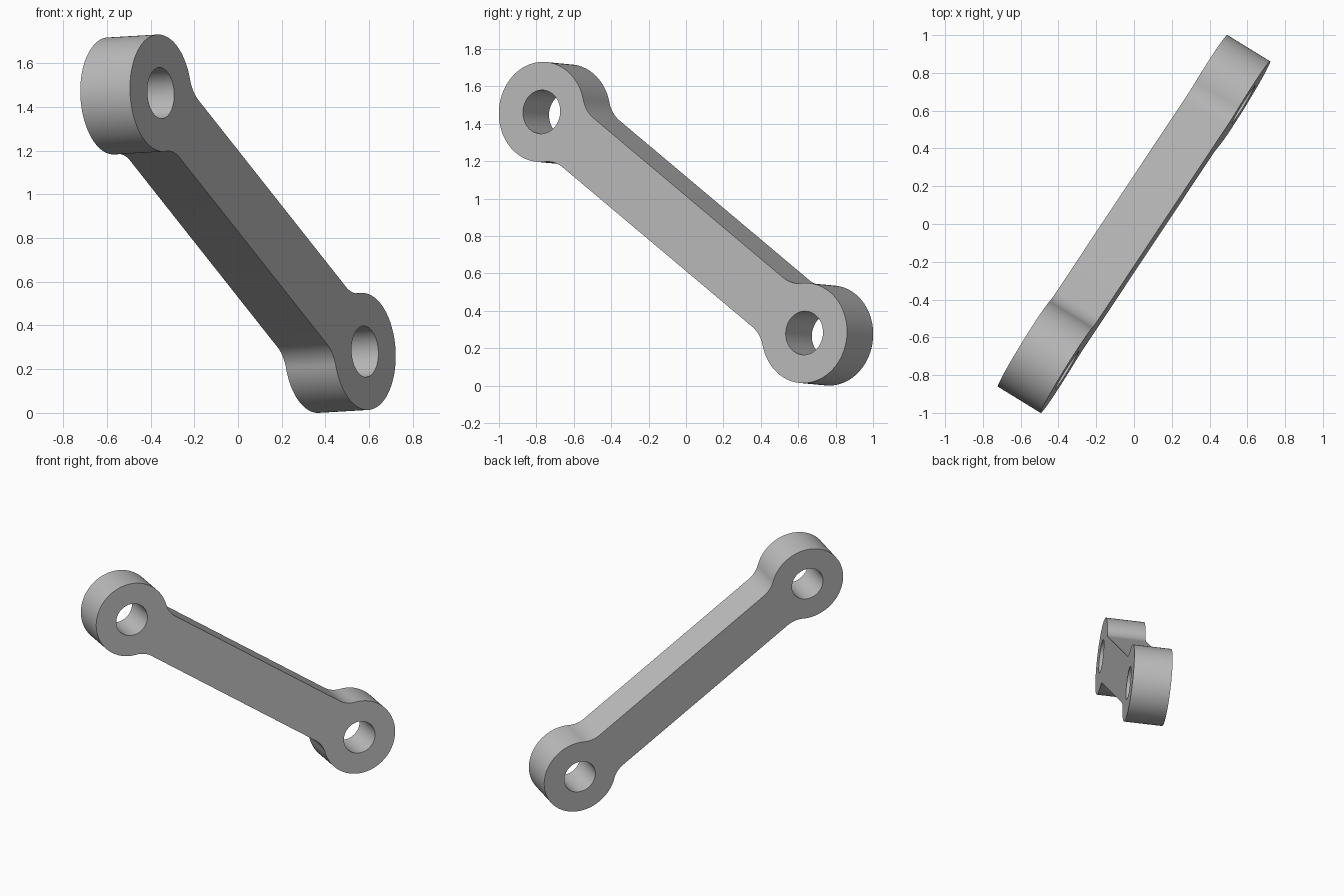
import bpy
import bmesh
from math import sin, cos, atan2, sqrt, pi
from mathutils import Vector, Matrix

cube = bpy.data.objects.get("Cube")
if cube:
    bpy.data.objects.remove(cube, do_unlink=True)

# Dimensions of the link
SPAN = 2.06        # distance between hole centres
BOSS_R = 0.268     # radius of the round ends
HOLE_R = 0.117
ARM_HALF = 0.161   # half width of the arm
FILLET_R = 0.17
THICK = 0.267


def arc(cx, cy, r, a0, a1, steps):
    return [Vector((cx + r * cos(a0 + (a1 - a0) * i / steps),
                    cy + r * sin(a0 + (a1 - a0) * i / steps)))
            for i in range(steps + 1)]


# Quarter outline: round end, then the concave fillet onto the arm
end_x = -SPAN / 2
fillet_y = ARM_HALF + FILLET_R
fillet_x = sqrt((BOSS_R + FILLET_R) ** 2 - fillet_y ** 2)
tangent = atan2(fillet_y, fillet_x)
quarter = arc(end_x, 0, BOSS_R, pi, tangent, 40)
quarter += arc(end_x + fillet_x, fillet_y, FILLET_R, tangent - pi, -pi / 2, 14)[1:]

# Mirror the quarter lengthways, then across the axis
half = quarter + [Vector((-p.x, p.y)) for p in reversed(quarter)]
outline = half + [Vector((p.x, -p.y)) for p in reversed(half[1:-1])]
holes = [arc(s * SPAN / 2, 0, HOLE_R, 0, 2 * pi, 64)[:-1] for s in (-1, 1)]

# Filled profile with two holes, given thickness
curve = bpy.data.curves.new("link_plate", 'CURVE')
curve.dimensions = '2D'
curve.fill_mode = 'BOTH'
curve.extrude = THICK / 2
for loop in [outline] + holes:
    spline = curve.splines.new('POLY')
    spline.points.add(len(loop) - 1)
    for point, p in zip(spline.points, loop):
        point.co = (p.x, p.y, 0, 1)
    spline.use_cyclic_u = True
profile = bpy.data.objects.new("link_profile", curve)
bpy.context.collection.objects.link(profile)
bpy.context.view_layer.update()
mesh = bpy.data.meshes.new_from_object(
    profile.evaluated_get(bpy.context.evaluated_depsgraph_get()))
bpy.data.objects.remove(profile, do_unlink=True)

# Lean the link: long axis, face normal and cross axis
along = Vector((0.934, 1.405, -1.182)).normalized()
normal = Vector((0.855, -0.517, 0.045))
normal = (normal - along * normal.dot(along)).normalized()
across = normal.cross(along)
pose = Matrix((along, across, normal)).transposed().to_4x4()

bm = bmesh.new()
bm.from_mesh(mesh)
bmesh.ops.remove_doubles(bm, verts=bm.verts, dist=0.0002)
bmesh.ops.recalc_face_normals(bm, faces=bm.faces)
bmesh.ops.transform(bm, matrix=pose, verts=bm.verts)
lowest = min(v.co.z for v in bm.verts)
bmesh.ops.translate(bm, vec=(0, 0, -lowest), verts=bm.verts)
bm.to_mesh(mesh)
bm.free()

# Plain grey metal
grey = bpy.data.materials.new("plain_grey")
grey.use_nodes = True
grey.diffuse_color = (0.5, 0.5, 0.5, 1)
grey.node_tree.nodes["Principled BSDF"].inputs["Base Color"].default_value = (0.5, 0.5, 0.5, 1)
mesh.materials.clear()
mesh.materials.append(grey)
for face in mesh.polygons:
    face.material_index = 0

link = bpy.data.objects.new("connecting_link", mesh)
bpy.context.collection.objects.link(link)
bpy.ops.object.select_all(action='DESELECT')
link.select_set(True)
bpy.context.view_layer.objects.active = link
bpy.ops.object.shade_smooth_by_angle()
